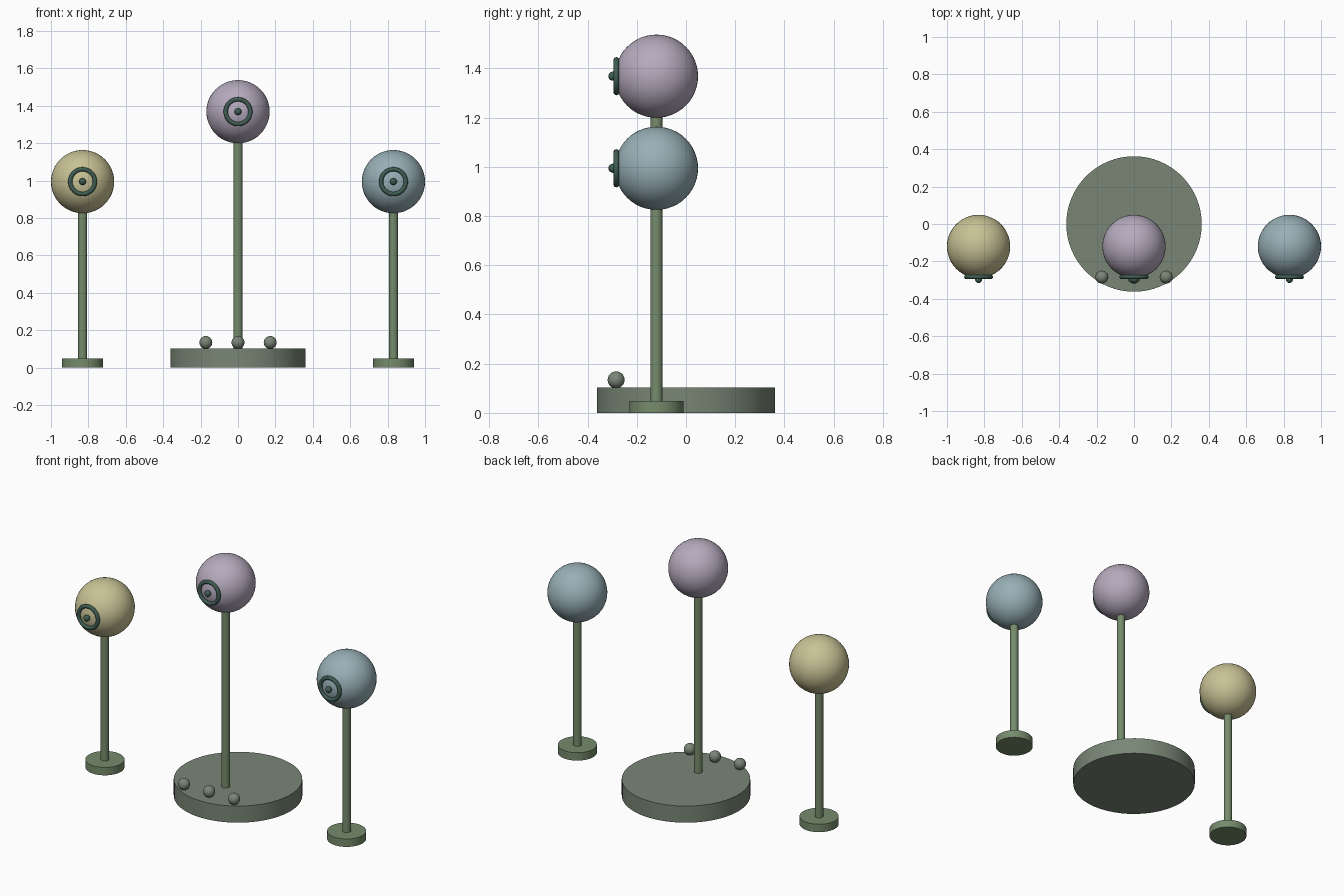
import bpy, math

if "Cube" in bpy.data.objects:
    bpy.data.objects.remove(bpy.data.objects["Cube"])


def material(name, rgb):
    m = bpy.data.materials.new(name)
    m.diffuse_color = (*rgb, 1)
    m.use_nodes = True
    m.node_tree.nodes["Principled BSDF"].inputs["Base Color"].default_value = m.diffuse_color
    return m


BASE = material("base_green", (0.19, 0.24, 0.18))
STEM = material("stem_green", (0.18, 0.26, 0.15))
DARK = material("dark_green", (0.05, 0.11, 0.085))
YELLOW = material("yellow", (0.58, 0.54, 0.30))
MAUVE = material("mauve", (0.46, 0.40, 0.51))
BLUE = material("blue", (0.31, 0.43, 0.47))


def finish(name, mat):
    o = bpy.context.object
    o.name = name
    o.data.materials.append(mat)
    bpy.ops.object.shade_smooth_by_angle(angle=math.radians(35))


def cylinder(name, mat, r, x, y, z0, z1, sides=48):
    bpy.ops.mesh.primitive_cylinder_add(vertices=sides, radius=r, depth=z1 - z0,
                                        location=(x, y, (z0 + z1) / 2))
    finish(name, mat)


def ball(name, mat, r, loc, seg=24):
    bpy.ops.mesh.primitive_uv_sphere_add(segments=seg, ring_count=seg // 2,
                                         radius=r, location=loc)
    finish(name, mat)


Y = -0.12      # depth of all posts
R = 0.169      # globe radius


def post(side, x, z, foot_top, mat):
    # stem, globe, and the ring and dot on its front
    cylinder(side + "_stem", STEM, 0.0245, x, Y, foot_top, z - R + 0.01, 24)
    ball(side + "_globe", mat, R, (x, Y, z), 48)
    bpy.ops.mesh.primitive_torus_add(major_radius=0.066, minor_radius=0.0115,
                                     major_segments=48, minor_segments=12,
                                     location=(x, -0.283, z),
                                     rotation=(math.pi / 2, 0, 0))
    finish(side + "_ring", DARK)
    ball(side + "_dot", DARK, 0.0185, (x, -0.297, z))


# main base with three buttons along the front
cylinder("main_base", BASE, 0.362, 0, 0, 0, 0.103, 64)
for i in (-1, 0, 1):
    ball(f"button_{i + 2}", BASE, 0.0345, (0.172 * i, -0.284, 0.134))

# posts
post("middle", 0, 1.368, 0.095, MAUVE)
for side, s, mat in (("left", -1, YELLOW), ("right", 1, BLUE)):
    cylinder(side + "_foot", STEM, 0.11, s * 0.831, Y, 0, 0.049)
    post(side, s * 0.831, 0.994, 0.045, mat)
